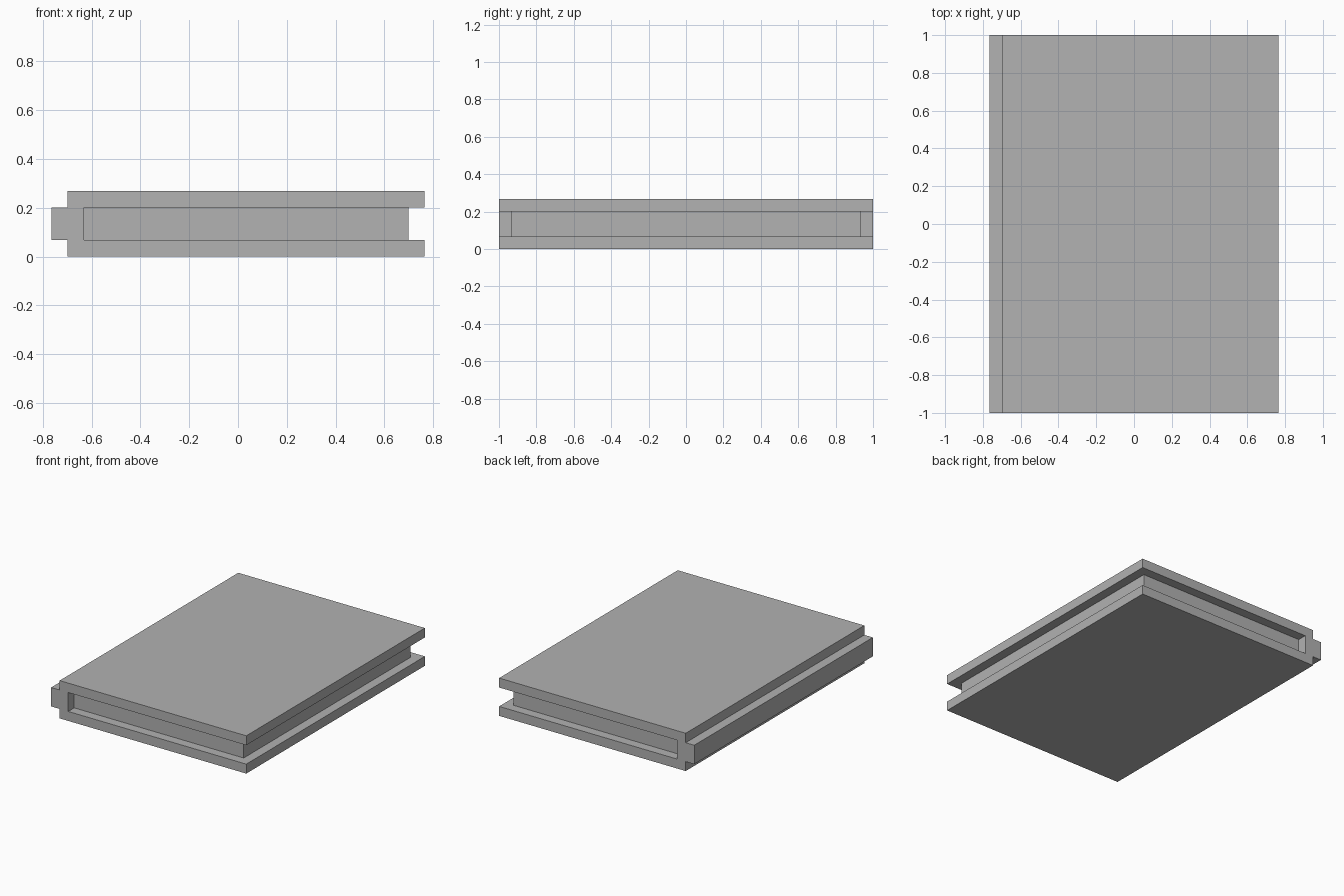
import bpy
import bmesh

cube = bpy.data.objects.get("Cube")
if cube:
    bpy.data.objects.remove(cube, do_unlink=True)

grey = bpy.data.materials.new("plain grey")
grey.use_nodes = True
grey.diffuse_color = (0.445, 0.445, 0.445, 1)
grey.node_tree.nodes["Principled BSDF"].inputs["Base Color"].default_value = grey.diffuse_color

HEIGHT = 0.268       # overall thickness
STEP = 0.067         # skin thickness, also depth of every groove
HALF_X, HALF_Y = 0.765, 1.0
LOW, HIGH = STEP, HEIGHT - STEP


def extrude_profile(name, points, half_length):
    """Closed (x, z) profile extruded along y, centred on y = 0."""
    bm = bmesh.new()
    face = bm.faces.new([bm.verts.new((x, -half_length, z)) for x, z in points])
    out = bmesh.ops.extrude_face_region(bm, geom=[face])
    moved = [v for v in out["geom"] if isinstance(v, bmesh.types.BMVert)]
    bmesh.ops.translate(bm, verts=moved, vec=(0, 2 * half_length, 0))
    bmesh.ops.recalc_face_normals(bm, faces=bm.faces)
    mesh = bpy.data.meshes.new(name)
    bm.to_mesh(mesh)
    bm.free()
    mesh.materials.append(grey)
    obj = bpy.data.objects.new(name, mesh)
    bpy.context.collection.objects.link(obj)
    return obj


# Top and bottom skins joined by the tongue along the right edge
shoulder = -HALF_X + STEP
inner = shoulder + STEP
extrude_profile("skins_and_tongue", [
    (shoulder, 0), (HALF_X, 0), (HALF_X, LOW), (inner, LOW),
    (inner, HIGH), (HALF_X, HIGH), (HALF_X, HEIGHT), (shoulder, HEIGHT),
    (shoulder, HIGH), (-HALF_X, HIGH), (-HALF_X, LOW), (shoulder, LOW),
], HALF_Y)

# Core set back from the other three edges, leaving the grooves
core_end = HALF_X - STEP
extrude_profile("core", [
    (inner, LOW), (core_end, LOW), (core_end, HIGH), (inner, HIGH),
], HALF_Y - STEP)
